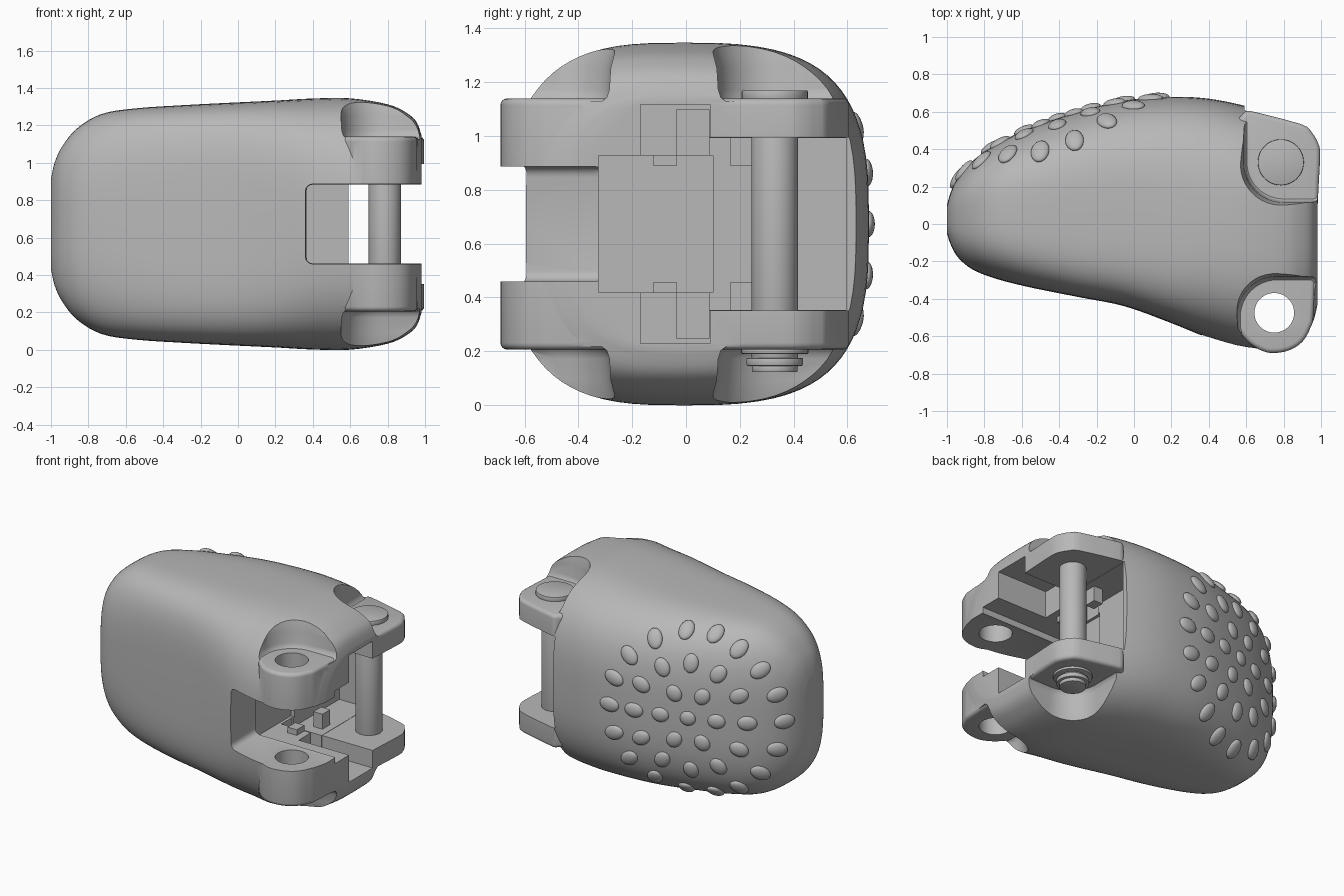
import bpy, bmesh, math
from mathutils import Vector, Matrix

cube = bpy.data.objects.get("Cube")
if cube:
    bpy.data.objects.remove(cube)

grey = bpy.data.materials.new("plain grey")
grey.use_nodes = True
colour = (0.48, 0.48, 0.48, 1)
grey.diffuse_color = colour
grey.node_tree.nodes["Principled BSDF"].inputs["Base Color"].default_value = colour
MID = 0.673  # height of the symmetry plane


def finish(bm, name):
    bmesh.ops.recalc_face_normals(bm, faces=bm.faces)
    mesh = bpy.data.meshes.new(name)
    bm.to_mesh(mesh)
    bm.free()
    mesh.materials.append(grey)
    obj = bpy.data.objects.new(name, mesh)
    bpy.context.collection.objects.link(obj)
    return obj


def activate(obj):
    bpy.ops.object.select_all(action='DESELECT')
    obj.select_set(True)
    bpy.context.view_layer.objects.active = obj


def smooth(obj, angle=35):
    activate(obj)
    bpy.ops.object.shade_smooth_by_angle(angle=math.radians(angle))


def bevel(obj, width, segments=4):
    activate(obj)
    mod = obj.modifiers.new("round", 'BEVEL')
    mod.width, mod.segments = width, segments
    mod.limit_method, mod.angle_limit = 'ANGLE', math.radians(50)
    bpy.ops.object.modifier_apply(modifier=mod.name)


def combine(obj, other, operation='DIFFERENCE'):
    activate(obj)
    mod = obj.modifiers.new("combine", 'BOOLEAN')
    mod.object, mod.operation, mod.solver = other, operation, 'EXACT'
    bpy.ops.object.modifier_apply(modifier=mod.name)
    bpy.data.objects.remove(other)


def loft(rings, name):
    bm = bmesh.new()
    loops = [[bm.verts.new(p) for p in ring] for ring in rings]
    for a, b in zip(loops, loops[1:]):
        for i in range(len(a)):
            j = (i + 1) % len(a)
            bm.faces.new((a[i], a[j], b[j], b[i]))
    bm.faces.new(loops[0])
    bm.faces.new(loops[-1])
    return finish(bm, name)


def prism(outline, low, high, name):
    return loft([[(x, y, z) for x, y in outline] for z in (low, high)], name)


def box(x, y, z, name):
    return prism([(x[0], y[0]), (x[1], y[0]), (x[1], y[1]), (x[0], y[1])], z[0], z[1], name)


def disc(x, y, radius, low, high, name):
    turn = [math.tau * i / 48 for i in range(48)]
    return prism([(x + radius * math.cos(t), y + radius * math.sin(t)) for t in turn],
                 low, high, name)


def spline(points, steps=4):
    pts = [Vector(p) for p in points]
    out = []
    for i in range(len(pts) - 1):
        a, b, c, d = pts[max(i - 1, 0)], pts[i], pts[i + 1], pts[min(i + 2, len(pts) - 1)]
        for s in range(steps):
            t = s / steps
            out.append(b + (c - a) * t / 2 + (a * 2 - b * 5 + c * 4 - d) * t * t / 2
                       + (b * 3 - a - c * 3 + d) * t ** 3 / 2)
    return out + [pts[-1]]


# Shell stations: x, front y, back y, half height, and squareness of the front corners
BACK_POWER = 3
table = [
    (-1, -.05, .10, .24, 3), (-.98, -.11, .17, .33, 3), (-.94, -.18, .25, .415, 3),
    (-.86, -.245, .34, .512, 3.1), (-.73, -.295, .43, .588, 3.4), (-.55, -.34, .515, .618, 4),
    (-.3, -.39, .60, .635, 4.5), (-.05, -.44, .66, .648, 4.5), (.2, -.53, .68, .66, 3.9),
    (.4, -.61, .67, .671, 3.2), (.6, -.665, .63, .672, 3), (.8, -.675, .57, .64, 3),
    (.9, -.61, .53, .595, 3), (.955, -.54, .48, .545, 3), (.982, -.44, .42, .47, 3)]
plan = spline([row[:3] for row in table])
bulk = spline([row[3:] for row in table])
stations = [(*p, *b) for p, b in zip(plan, bulk)]


def section(station, count=80):
    x, front, back, half, front_power = station
    mid, wide = (front + back) / 2, (back - front) / 2
    ring = []
    for i in range(count):
        c, s = math.cos(math.tau * i / count), math.sin(math.tau * i / count)
        k = 2 / (BACK_POWER if c > 0 else front_power)
        ring.append((x, mid + math.copysign(wide * abs(c) ** k, c),
                     MID + math.copysign(half * abs(s) ** k, s)))
    return ring


shell = loft([section(s) for s in stations], "fingertip_shell")


# Pockets above and below the hinge lugs, with one rounded inner corner
def pocket_outline(x0, y0, side, grow):
    x0, y0, r = x0 - grow, y0 - side * grow, .21 + grow
    arc = [math.radians(180 + 90 * i / 12) for i in range(13)]
    pts = [(x0 + r + r * math.cos(t), y0 + side * (r + r * math.sin(t))) for t in arc]
    return pts + [(1.5, y0), (1.5, y0 + side * 1.2), (x0, y0 + side * 1.2)]


for x0, y0, side in ((.59, .12, 1), (.555, -.285, -1)):
    for up in (1, -1):
        levels = [(.455, -.03), (.47, -.01), (.50, 0), (.58, .005), (.64, .02), (.8, .06)]
        rings = [[(x, y, MID + up * z) for x, y in pocket_outline(x0, y0, side, grow)]
                 for z, grow in levels]
        combine(shell, loft(rings, "pocket_cutter"))

# Hinge block whose slots leave the four lugs
rim = spline([(.5, -.5), (.56, -.575), (.62, -.64), (.69, -.68), (.75, -.69), (.83, -.675),
              (.9, -.63), (.945, -.55), (.962, -.45), (.982, .1), (.995, .36), (.985, .43),
              (.95, .49), (.89, .535), (.6, .61)], 3)
hinge = prism([tuple(p) for p in rim] + [(.5, .5)], MID - .467, MID + .467, "hinge")
bevel(hinge, .025)
combine(shell, hinge, 'UNION')

# Slots and inner cavity, all symmetric about the middle height
front_slot = box((.36, 1.5), (-1.2, -.3), (MID - .214, MID + .214), "slot_cutter")
bevel(front_slot, .04)
combine(shell, front_slot)
for x0, y, half in ((.34, (-.325, .1), .255), (.59, (-.17, .09), .445),
                    (.36, (-.035, .085), .425), (.37, (.08, .595), .32),
                    (.59, (.085, 1.2), .322)):
    combine(shell, box((x0, 1.5), y, (MID - half, MID + half), "cavity_cutter"))

# Open pivot hole in the front lugs
combine(shell, disc(.75, -.475, .106, -.5, 2, "hole_cutter"))
smooth(shell)

# Small guide tabs inside the cavity
for up in (1, -1):
    for y in ((-.12, -.036), (.165, .25)):
        z = sorted((MID + up * .215, MID + up * .34))
        box((.47, .54), y, z, "guide_tab")

# Hinge pin with head, washer and clip
pin_x, pin_y = .785, .33
for name, radius, low, high in (("hinge_pin", .086, .14, 1.15), ("pin_head", .123, 1.13, 1.17),
                                ("pin_washer", .125, .19, .215), ("pin_clip", .105, .145, .175),
                                ("pin_tip", .085, .122, .15)):
    part = disc(pin_x, pin_y, radius, low, high, name)
    bevel(part, .005, 2)
    smooth(part)


# Grip bumps in hexagonal rings, seated on the back of the shell
def surface(x, z):
    for a, b in zip(stations, stations[1:]):
        if a[0] <= x <= b[0]:
            s = Vector(a[:4]).lerp(Vector(b[:4]), (x - a[0]) / (b[0] - a[0]))
            break
    fall = min(abs(z - MID) / s[3], .98)
    reach = (1 - fall ** BACK_POWER) ** (1 / BACK_POWER)
    return Vector((x, (s[1] + s[2]) / 2 + (s[2] - s[1]) / 2 * reach, z))


bm = bmesh.new()
for ring in range(4):
    for i in range(max(1, 6 * ring)):
        t = math.tau * i / max(1, 6 * ring)
        c, s = math.cos(t), math.sin(t)
        x = -.41 + .53 * ring / 3 * c
        z = MID + .56 * ring / 3 * s
        c, s = c * .015, s * .015
        radial = (surface(x + c, z + s) - surface(x - c, z - s)).normalized()
        around = surface(x - s, z + c) - surface(x + s, z - c)
        normal = around.cross(radial).normalized()
        frame = Matrix((radial, normal.cross(radial), normal)).transposed().to_4x4()
        size = Matrix.Diagonal((.052 + .006 * ring, .05, .025, 1))
        bmesh.ops.create_uvsphere(bm, u_segments=20, v_segments=12, radius=1,
                                  matrix=Matrix.Translation(surface(x, z)) @ frame @ size)
bumps = finish(bm, "grip_bumps")
smooth(bumps, 60)
